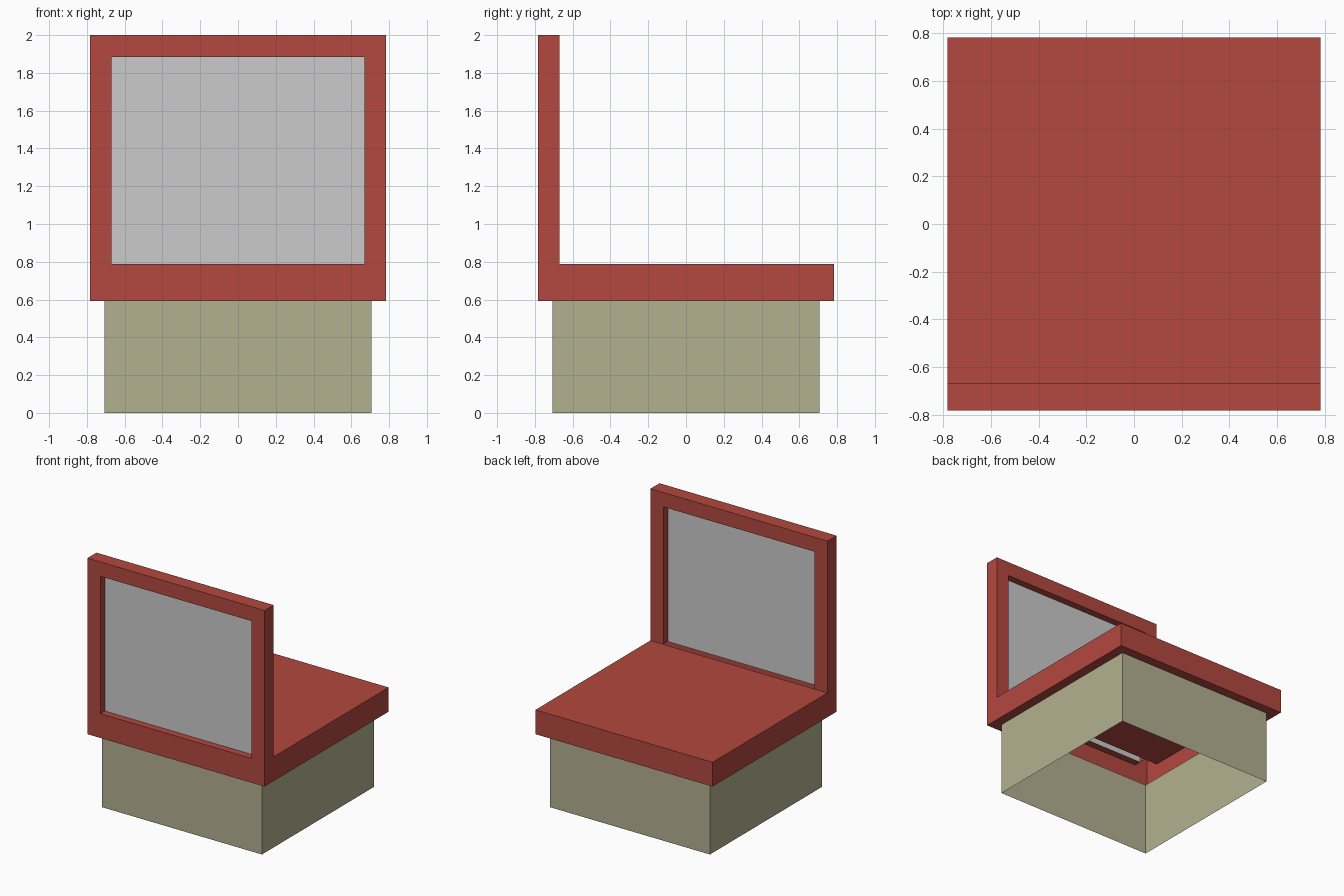
import bpy, bmesh

if "Cube" in bpy.data.objects:
    bpy.data.objects.remove(bpy.data.objects["Cube"])

W = 0.783                 # half width of seat and back
B = 0.706                 # half width of base
I = 0.669                 # half width of window opening
Z0, Z1, Z2, Z3 = 0.593, 0.787, 1.885, 2.0
YF, YB = -W, -I           # front and rear planes of the back frame
YM = (YF + YB) / 2        # panel plane


def plate(bm, axis, at, sign, a0, a1, b0, b1):
    """Flat rectangle across one axis, facing along sign."""
    verts = []
    for a, b in ((a0, b0), (a1, b0), (a1, b1), (a0, b1)):
        co = [0.0, 0.0, 0.0]
        co[axis], co[(axis + 1) % 3], co[(axis + 2) % 3] = at, a, b
        verts.append(bm.verts.new(co))
    bm.faces.new(verts if sign > 0 else verts[::-1])


def make(name, bm, color=None):
    bmesh.ops.remove_doubles(bm, verts=bm.verts, dist=1e-5)
    mesh = bpy.data.meshes.new(name)
    bm.to_mesh(mesh)
    bm.free()
    obj = bpy.data.objects.new(name, mesh)
    bpy.context.collection.objects.link(obj)
    if color:
        mat = bpy.data.materials.new(name + "_color")
        mat.diffuse_color = (*color, 1)
        mat.use_nodes = True
        mat.node_tree.nodes["Principled BSDF"].inputs["Base Color"].default_value = mat.diffuse_color
        mesh.materials.append(mat)
    return obj


# Base: four thin walls, open above and below
bm = bmesh.new()
for s in (-1, 1):
    plate(bm, 0, s * B, s, -B, B, 0, Z0)
    plate(bm, 1, s * B, s, 0, Z0, -B, B)
make("base", bm, (0.45, 0.44, 0.28))

# Seat and back frame: one hollow shell
bm = bmesh.new()
for s in (-1, 1):
    x0, x1 = sorted((s * I, s * W))
    b0, b1 = sorted((s * B, s * W))
    plate(bm, 0, s * W, s, YF, W, Z0, Z1)            # seat side
    plate(bm, 0, s * W, s, YF, YB, Z1, Z3)           # post outside
    plate(bm, 0, s * I, -s, YF, YB, Z1, Z2)          # post inside
    plate(bm, 1, YF, -1, Z1, Z2, x0, x1)             # post front
    plate(bm, 1, YB, 1, Z1, Z2, x0, x1)              # post rear
    plate(bm, 2, Z0, -1, b0, b1, -W, W)              # underside rim, sides
    plate(bm, 2, Z0, -1, -B, B, b0, b1)              # underside rim, ends
for y, s in ((YF, -1), (YB, 1)):
    plate(bm, 1, y, s, Z2, Z3, -W, W)                # header faces
plate(bm, 1, YF, -1, Z0, Z1, -W, W)                  # seat front edge
plate(bm, 1, W, 1, Z0, Z1, -W, W)                    # seat rear edge
plate(bm, 2, Z1, 1, -W, W, YB, W)                    # seat top
plate(bm, 2, Z1, 1, -I, I, YF, YM)                   # window sill
plate(bm, 2, Z2, -1, -I, I, YF, YB)                  # header underside
plate(bm, 2, Z3, 1, -W, W, YF, YB)                   # header top
make("seat_and_back_frame", bm, (0.45, 0.065, 0.05))

# Back panel: thin sheet set midway in the frame
bm = bmesh.new()
plate(bm, 1, YM, -1, Z1, Z2, -I, I)
make("back_panel", bm)
